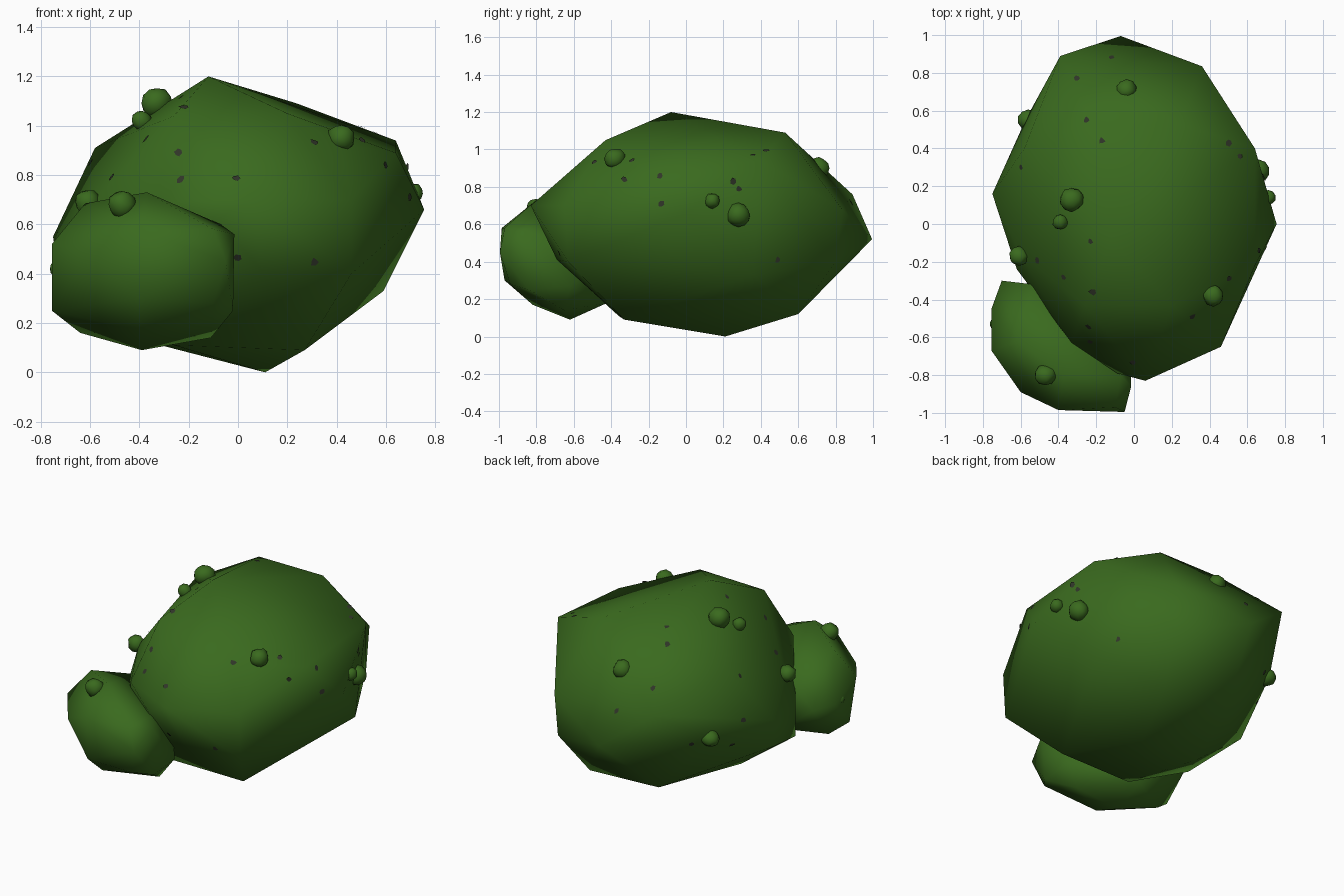
import bpy, bmesh, math, random
from mathutils import Vector
from mathutils.bvhtree import BVHTree

if "Cube" in bpy.data.objects:
    bpy.data.objects.remove(bpy.data.objects["Cube"])

random.seed(4)


def material(name, rgb):
    m = bpy.data.materials.new(name)
    m.diffuse_color = (*rgb, 1)
    m.use_nodes = True
    m.node_tree.nodes["Principled BSDF"].inputs["Base Color"].default_value = m.diffuse_color
    return m


green = material("moss green", (0.042, 0.144, 0.013))
grey = material("dark grey", (0.03, 0.036, 0.022))


def finish(name, bm, mat=green):
    """Turn a bmesh into a smooth-shaded object."""
    for f in bm.faces:
        f.smooth = True
    mesh = bpy.data.meshes.new(name)
    bm.to_mesh(mesh)
    bm.free()
    mesh.materials.append(mat)
    obj = bpy.data.objects.new(name, mesh)
    bpy.context.collection.objects.link(obj)
    return obj


def boulder(name, corners):
    """Chunky convex lump wrapped around a few corner points."""
    bm = bmesh.new()
    for c in corners:
        bm.verts.new(c)
    bmesh.ops.convex_hull(bm, input=bm.verts)
    loose = [v for v in bm.verts if not v.link_faces]
    bmesh.ops.delete(bm, geom=loose, context='VERTS')
    bmesh.ops.recalc_face_normals(bm, faces=bm.faces)
    tree = BVHTree.FromBMesh(bm)
    finish(name, bm)
    return tree


def knob(name, x, y, z, r):
    """Small irregular ball on the surface."""
    bm = bmesh.new()
    bmesh.ops.create_icosphere(bm, subdivisions=2, radius=r)
    for v in bm.verts:
        v.co = v.co * random.uniform(0.9, 1.06) + Vector((x, y, z))
    finish(name, bm)


# Large main lump
main = boulder("main_lump", [
    # crown
    (-.12, -.08, 1.20), (.24, .53, 1.09), (-.22, .53, 1.09), (-.26, -.43, 1.04),
    (.20, -.43, 1.05), (.64, .40, .94), (.64, -.22, .89), (.42, -.40, .925),
    (-.58, .40, .91),
    # waist
    (.755, 0, .66), (.46, -.65, .70), (.46, -.63, .40), (.06, -.83, .70),
    (-.09, -.79, .62), (-.33, -.63, .69), (-.62, -.24, .47), (-.60, -.16, .68),
    (-.75, .16, .55), (-.57, .56, .53), (-.39, .89, .76), (-.07, .995, .52),
    (.36, .80, .40), (.36, .835, .68),
    # underside
    (.59, .36, .33), (.27, .60, .12), (.11, .21, 0), (.27, -.33, .09),
    (-.26, -.36, .11), (.10, -.69, .41), (-.21, .58, .13), (-.43, .05, .14),
    (-.62, -.24, .26), (-.72, .12, .36)])

# Smaller lump at the front left
boulder("side_lump", [
    (-.37, -.80, .73), (-.62, -.62, .685), (-.07, -.80, .60), (-.015, -.86, .56),
    (-.02, -.84, .25), (-.02, -.62, .27), (-.05, -.995, .45), (-.11, -.65, .14),
    (-.39, -.62, .09), (-.64, -.55, .16), (-.755, -.67, .52), (-.755, -.60, .25),
    (-.755, -.45, .42), (-.40, -.985, .58), (-.40, -.97, .30), (-.60, -.89, .48),
    (-.40, -.82, .17), (-.70, -.30, .42), (-.53, -.32, .57), (-.40, -.42, .18),
    (-.20, -.40, .45), (-.10, -.97, .58), (-.10, -.94, .28)])

# Knobs scattered over both lumps: x, y, z, radius
knobs = [
    (-.33, .13, 1.09, .065), (-.39, .01, 1.02, .042), (.42, -.38, .95, .058),
    (-.47, -.80, .68, .056), (-.61, -.17, .69, .053), (.66, .28, .65, .063),
    (.71, .14, .725, .042), (-.04, .71, .90, .057), (-.56, .55, .53, .055),
    (-.73, -.53, .42, .034)]
for i, k in enumerate(knobs):
    knob(f"knob_{i + 1}", *k)

# Tiny dark flecks on the main lump, dropped onto it from front, right, top and left
drops = [(Vector((x, -3, z)), Vector((0, 1, 0))) for x, z in
         [(-.24, .89), (-.51, .79), (-.23, .78), (-.01, .785), (.31, .93), (.31, .45), (0, .465)]]
drops += [(Vector((3, y, z)), Vector((-1, 0, 0))) for y, z in
          [(-.33, .84), (.25, .83), (-.14, .86), (-.13, .71), (.28, .79), (.49, .41)]]
drops += [(Vector((x, y, 3)), Vector((0, 0, -1))) for x, y in
          [(-.30, .77), (-.12, .88), (-.25, .55), (-.17, .44), (-.23, -.09), (-.37, -.28),
           (-.22, -.36), (.50, -.29), (.50, .43), (.56, .36)]]
drops += [(Vector((-3, y, z)), Vector((1, 0, 0))) for y, z in
          [(.35, .60), (.40, .45), (.62, .50), (.30, .85)]]
bm = bmesh.new()
for origin, ray in drops:
    hit, normal, _, _ = main.ray_cast(origin, ray)
    if hit is None:
        continue
    side = normal.orthogonal().normalized()
    up = normal.cross(side)
    ring = []
    for i in range(6):
        a, r = math.tau * i / 6, random.uniform(.012, .022)
        ring.append(bm.verts.new(hit + normal * .004 + side * r * math.cos(a) + up * r * math.sin(a)))
    bm.faces.new(ring)
finish("flecks", bm, grey)
